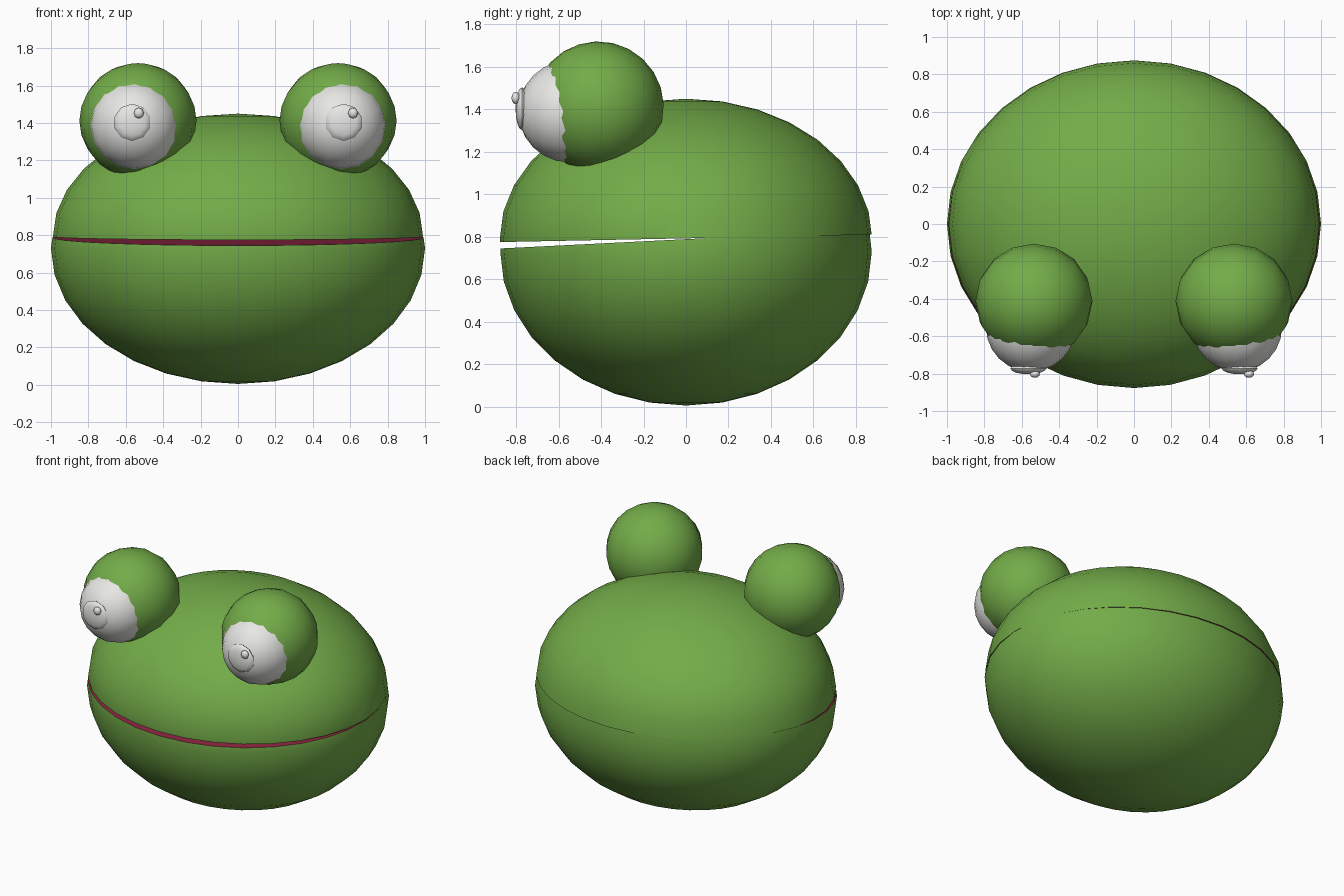
import bpy, bmesh
from mathutils import Vector, Matrix

if "Cube" in bpy.data.objects:
    bpy.data.objects.remove(bpy.data.objects["Cube"])


def material(name, rgb):
    m = bpy.data.materials.new(name)
    m.diffuse_color = (*rgb, 1)
    m.use_nodes = True
    m.node_tree.nodes["Principled BSDF"].inputs["Base Color"].default_value = m.diffuse_color
    return m


GREEN = material("green skin", (0.17, 0.41, 0.065))
RED = material("mouth red", (0.27, 0.02, 0.055))
WHITE = material("eye white", (0.8, 0.8, 0.78))


def ellipsoid(name, center, radii, segments, rings, mats, cut=None, tilt=0.0):
    """UV sphere scaled to radii; cut = (point, normal), the normal side is removed and capped."""
    bm = bmesh.new()
    bmesh.ops.create_uvsphere(bm, u_segments=segments, v_segments=rings, radius=1)
    place = Matrix.Translation(center) @ Matrix.Diagonal((*radii, 1)) @ Matrix.Rotation(tilt, 4, 'X')
    bmesh.ops.transform(bm, matrix=place, verts=bm.verts)
    if cut:
        res = bmesh.ops.bisect_plane(bm, geom=bm.verts[:] + bm.edges[:] + bm.faces[:],
                                     plane_co=cut[0], plane_no=cut[1], clear_outer=True)
        rim = [e for e in res["geom_cut"] if isinstance(e, bmesh.types.BMEdge)]
        for f in bmesh.ops.contextual_create(bm, geom=rim)["faces"]:
            f.material_index = 1
        bmesh.ops.recalc_face_normals(bm, faces=bm.faces)
    mesh = bpy.data.meshes.new(name)
    bm.to_mesh(mesh)
    bm.free()
    for m in mats:
        mesh.materials.append(m)
    ob = bpy.data.objects.new(name, mesh)
    bpy.context.collection.objects.link(ob)
    bpy.ops.object.select_all(action='DESELECT')
    ob.select_set(True)
    bpy.context.view_layer.objects.active = ob
    bpy.ops.object.shade_smooth_by_angle(angle=0.87)
    return ob


# Head halves, sliced so the mouth opens slightly towards the front
hinge = Vector((0, 0.13, 0.795))
ellipsoid("upper_head", (0, 0, 0.79), (0.99, 0.877, 0.66), 32, 16, [GREEN, RED],
          (hinge, Vector((0, 0.02, -1))))
ellipsoid("lower_jaw", (0, 0, 0.73), (1.0, 0.875, 0.725), 32, 16, [GREEN, RED],
          (hinge, Vector((0, -0.05, 1))))

# Eyes: lid ball, white ball, flattened pupil and a small glint
for side, s, glint_x in (("left", -1, -0.53), ("right", 1, 0.615)):
    ellipsoid(side + "_eye_socket", (s * 0.535, -0.413, 1.412), (0.313, 0.308, 0.308),
              16, 12, [GREEN], tilt=0.3)
    ellipsoid(side + "_eyeball", (s * 0.552, -0.55, 1.39), (0.24, 0.24, 0.24),
              16, 12, [WHITE], tilt=1.5708)
    ellipsoid(side + "_pupil", (s * 0.565, -0.773, 1.403), (0.1, 0.03, 0.1),
              10, 8, [WHITE], tilt=1.5708)
    ellipsoid(side + "_glint", (glint_x, -0.802, 1.453), (0.027, 0.02, 0.029),
              8, 6, [WHITE], tilt=1.5708)
